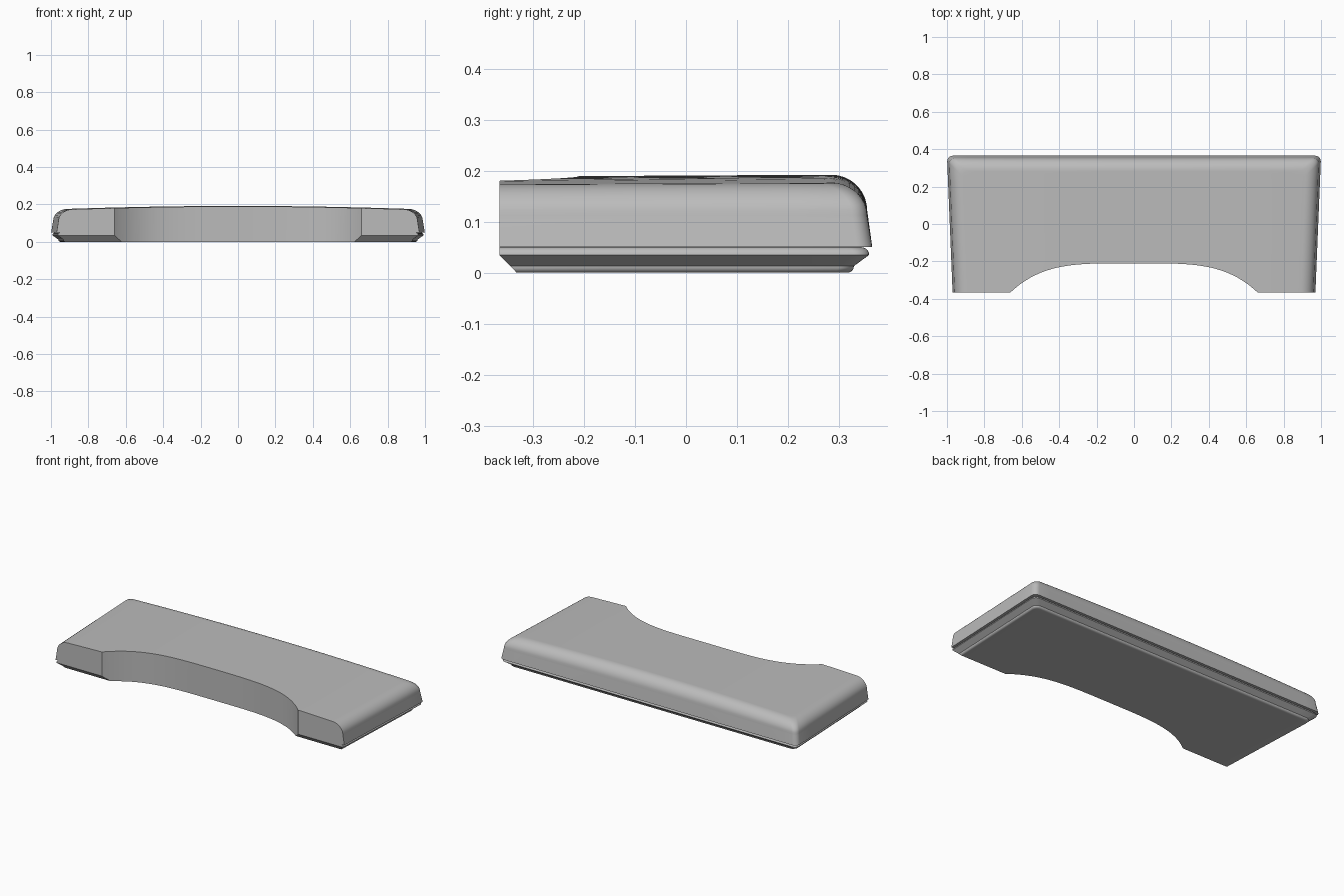
import bpy, bmesh, math

if "Cube" in bpy.data.objects:
    bpy.data.objects.remove(bpy.data.objects["Cube"])

FRONT, BACK = -0.365, 0.365
COLS = 28
CORNER = 0.03

grey = bpy.data.materials.new("plain grey")
grey.use_nodes = True
colour = (0.5, 0.5, 0.5, 1)
grey.diffuse_color = colour
grey.node_tree.nodes["Principled BSDF"].inputs["Base Color"].default_value = colour


def make_object(name, bm):
    bmesh.ops.recalc_face_normals(bm, faces=bm.faces)
    mesh = bpy.data.meshes.new(name)
    bm.to_mesh(mesh)
    bm.free()
    mesh.materials.append(grey)
    obj = bpy.data.objects.new(name, mesh)
    bpy.context.collection.objects.link(obj)
    return obj


def arc(cx, cz, rx, rz, start, end, steps):
    angles = [math.radians(start + (end - start) * i / steps) for i in range(steps + 1)]
    return [(cx + rx * math.cos(a), cz + rz * math.sin(a)) for a in angles]


def half_outline(inset):
    """Half width and depth of each row, from the front to the rounded back corner."""
    back = BACK - inset

    def width(y):
        return 0.97 + 0.03 * (y - FRONT) / (BACK - FRONT) - inset
    rows = [(width(y), y) for y in (FRONT, -0.15, 0.1, 0.22)]
    end = back - CORNER
    return rows + arc(width(end) - CORNER, end, CORNER, CORNER, 0, 90, 6)


def height(x, y, z):
    """Crown the upper surface gently across the width."""
    lift = max(0, (z - 0.05) / 0.142)
    return z - lift * (0.019 * x * x + 0.006 * max(0, 0.28 - y) * 0.9)


def add_grid(bm, inset, z):
    rows = []
    for w, y in half_outline(inset):
        xs = [w * (2 * i / COLS - 1) for i in range(COLS + 1)]
        rows.append([bm.verts.new((x, y, height(x, y, z))) for x in xs])
    return rows


def border(g):
    return (g[0] + [r[-1] for r in g[1:]] + g[-1][-2::-1]
            + [r[0] for r in g[-2:0:-1]])


def fill(bm, g):
    for a, b in zip(g, g[1:]):
        for i in range(COLS):
            bm.faces.new((a[i], a[i + 1], b[i + 1], b[i]))


# Section of the rim: rounded foot, cove, overhanging lip, leaning wall, rounded top
section = arc(0.049, 0.013, 0.013, 0.013, 270, 180, 5)
section += arc(0.021, 0.035, 0.015, 0.015, 180, 90, 5)
section += [(0, 0.05), (0.009, 0.115)]
section += arc(0.08, 0.122, 0.07, 0.07, 180, 90, 9)

bm = bmesh.new()
grids = [add_grid(bm, inset, z) for inset, z in section]
fill(bm, grids[0])
fill(bm, grids[-1])
for low, high in zip(grids, grids[1:]):
    a, b = border(low), border(high)
    for i in range(len(a)):
        j = (i + 1) % len(a)
        bm.faces.new((a[i], a[j], b[j], b[i]))
bm.verts.ensure_lookup_table()
loose = [v for v in bm.verts if not v.link_faces]
bmesh.ops.delete(bm, geom=loose, context="VERTS")
body = make_object("rest_body", bm)


def prism(name, points, shift):
    bm = bmesh.new()
    face = bm.faces.new([bm.verts.new(p) for p in points])
    ext = bmesh.ops.extrude_face_region(bm, geom=[face])["geom"]
    bmesh.ops.translate(bm, vec=shift, verts=[v for v in ext if isinstance(v, bmesh.types.BMVert)])
    return make_object(name, bm)


# Front scoop
xs = [0.7 * (2 * i / 48 - 1) for i in range(49)]
scoop = [(x, -0.21 - 0.155 * (x / 0.66) ** 4, -0.1) for x in xs]
scoop += [(0.7, -0.6, -0.1), (-0.7, -0.6, -0.1)]
cutters = [prism("scoop_cutter", scoop, (0, 0, 0.5))]

# Bevel under the front edge
wedge = [(-1.2, -0.465, 0.135), (-1.2, -0.23, -0.103), (-1.2, -0.465, -0.103)]
cutters.append(prism("bevel_cutter", wedge, (2.4, 0, 0)))

bpy.context.view_layer.objects.active = body
body.select_set(True)
for cutter in cutters:
    cutter.hide_render = True
    mod = body.modifiers.new(cutter.name, "BOOLEAN")
    mod.operation = "DIFFERENCE"
    mod.solver = "EXACT"
    mod.object = cutter
    bpy.ops.object.modifier_apply(modifier=mod.name)
    bpy.data.objects.remove(cutter)

bpy.ops.object.shade_smooth_by_angle(angle=math.radians(30))
